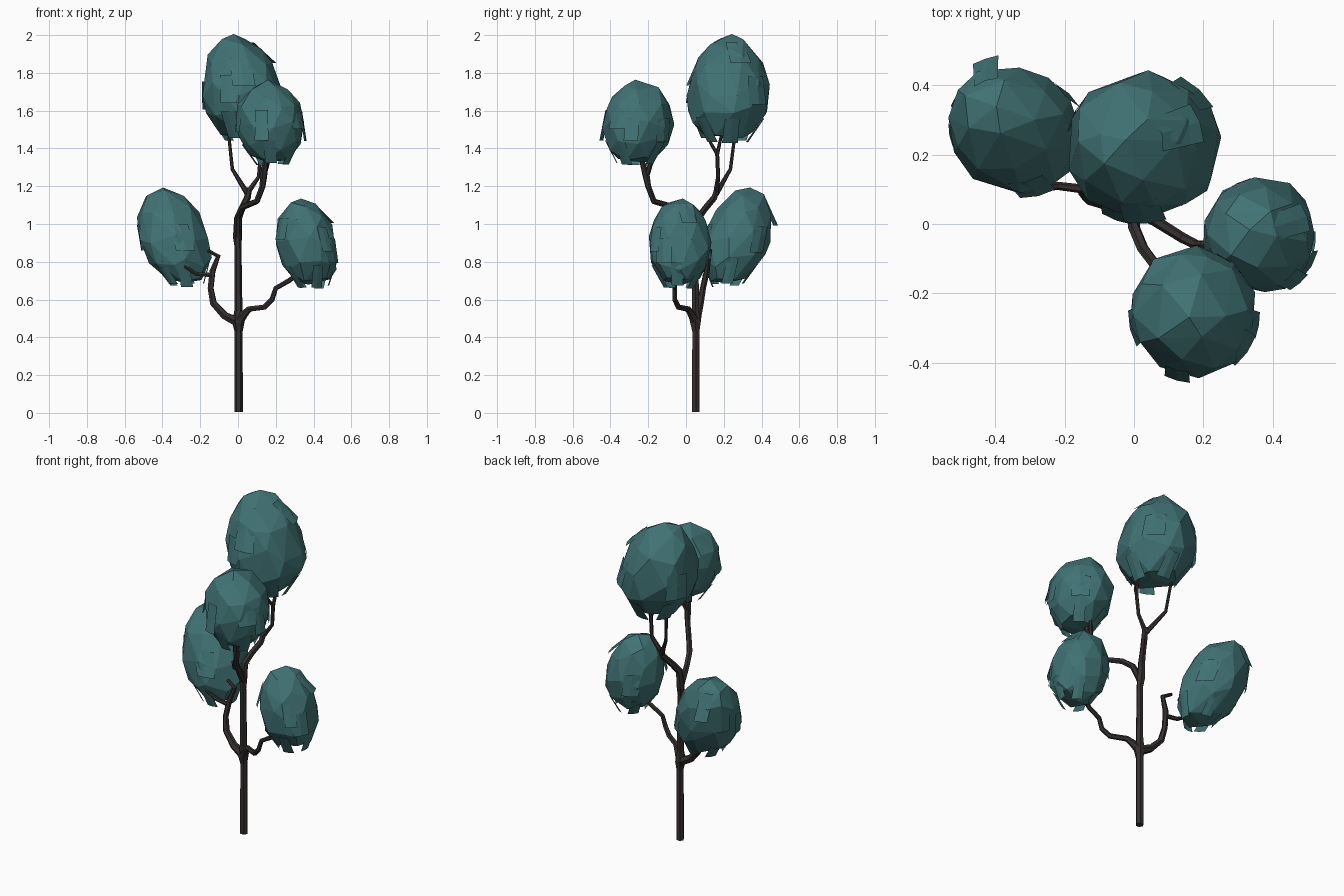
import bpy, bmesh, math, random
from mathutils import Vector

if "Cube" in bpy.data.objects:
    bpy.data.objects.remove(bpy.data.objects["Cube"])

random.seed(4)


def material(name, col):
    m = bpy.data.materials.new(name)
    m.diffuse_color = (*col, 1)
    m.use_nodes = True
    m.node_tree.nodes["Principled BSDF"].inputs["Base Color"].default_value = m.diffuse_color
    return m


BARK = material("dark bark", (0.036, 0.028, 0.028))
LEAF = material("teal foliage", (0.052, 0.168, 0.175))


# Branch: tapered six-sided tube through (x, y, z, radius) points
def branch(name, pts):
    cu = bpy.data.curves.new(name, 'CURVE')
    cu.dimensions = '3D'
    cu.bevel_depth = 1.08
    cu.bevel_resolution = 1
    cu.use_fill_caps = True
    sp = cu.splines.new('POLY')
    sp.points.add(len(pts) - 1)
    for p, (x, y, z, r) in zip(sp.points, pts):
        p.co = (x, y, z, 1)
        p.radius = r
    sp.use_smooth = False
    cu.materials.append(BARK)
    ob = bpy.data.objects.new(name, cu)
    bpy.context.collection.objects.link(ob)
    bpy.ops.object.select_all(action='DESELECT')
    ob.select_set(True)
    bpy.context.view_layer.objects.active = ob
    bpy.ops.object.convert(target='MESH')


# Foliage clump: leaning faceted egg with overhanging leaf flaps
def clump(name, centre, radii, lean, egg, flaps):
    c, r = Vector(centre), Vector(radii)

    def place(d, k=1.0):
        z = max(d.z, -0.9)
        w = 1 - egg * z
        return c + Vector((d.x * r.x * w * k + lean[0] * z,
                           d.y * r.y * w * k + lean[1] * z, z * r.z * k))

    def direction(az, el):
        return Vector((math.cos(az) * math.cos(el), math.sin(az) * math.cos(el), math.sin(el)))

    bm = bmesh.new()
    bmesh.ops.create_icosphere(bm, subdivisions=2, radius=1)
    for v in bm.verts:
        d = v.co + Vector([random.uniform(-0.14, 0.14) for _ in range(3)])
        v.co = place(d.normalized(), random.uniform(0.99, 1.05))
    for az, el, width, length in flaps:
        az, el = math.radians(az), math.radians(el)
        rows = []
        for i in range(2):
            e = el - i * 0.42
            half = width / max(math.cos(e), 0.45)
            rows.append([place(direction(az + s * half, e), 1.0 + 0.025 * i) for s in (-1, 0, 1)])
        # free lower edge runs straight on, off the surface
        rows.append([b + (b - a).normalized() * length for a, b in zip(*rows)])
        g = [[bm.verts.new(p) for p in row] for row in rows]
        for i in range(2):
            for j in range(2):
                bm.faces.new((g[i][j], g[i + 1][j], g[i + 1][j + 1], g[i][j + 1]))
    me = bpy.data.meshes.new(name)
    bm.to_mesh(me)
    bm.free()
    me.materials.append(LEAF)
    bpy.context.collection.objects.link(bpy.data.objects.new(name, me))


def flap_set(extra, turn):
    fl = [(turn + i * 72 + random.uniform(-15, 15), random.uniform(-35, -22), 0.17, 0.045) for i in range(5)]
    fl += [(turn + 30 + i * 120 + random.uniform(-20, 20), random.uniform(5, 35), 0.28, 0.03) for i in range(3)]
    return fl + extra


# Trunk and main limbs
branch("trunk", [(0.003, .052, .005, .021), (.003, .052, .43, .02), (.002, .05, .48, .03), (.002, .05, .54, .02),
                 (0, .05, .88, .017), (-.003, .055, .93, .022), (0, .065, 1.03, .019), (.02, .1, 1.08, .017),
                 (.05, .15, 1.14, .017), (.06, .165, 1.19, .013)])
branch("left_limb", [(0, .05, .48, .026), (-.07, .06, .515, .021), (-.13, .075, .58, .018),
                     (-.145, .09, .66, .015), (-.135, .11, .75, .015), (-.105, .12, .83, .013),
                     (-.16, .13, .86, .009)])
branch("left_twig", [(-.14, .1, .73, .012), (-.22, .11, .735, .011), (-.285, .1, .775, .008)])
branch("right_limb", [(0, .05, .48, .026), (.03, .03, .52, .02), (.06, .01, .55, .015), (.14, -.04, .56, .014),
                      (.18, -.06, .6, .013), (.2, -.06, .66, .012), (.27, -.06, .7, .012), (.35, -.04, .76, .01)])
branch("front_limb", [(0, .055, .92, .018), (0, -.01, 1.04, .016), (.025, -.07, 1.09, .016),
                      (.1, -.17, 1.12, .015), (.13, -.2, 1.2, .015), (.135, -.21, 1.25, .018),
                      (.15, -.24, 1.36, .012)])
branch("front_twig", [(.135, -.21, 1.25, .014), (.17, -.17, 1.37, .01)])
branch("top_twig_left", [(.05, .16, 1.16, .014), (-.03, .235, 1.29, .009), (-.05, .26, 1.48, .008)])
branch("top_twig_right", [(.055, .16, 1.17, .014), (.11, .17, 1.25, .01), (.12, .165, 1.37, .01),
                          (.13, .19, 1.48, .007)])
branch("top_twig_fork", [(.12, .165, 1.37, .009), (.1, .13, 1.43, .008), (.09, .13, 1.48, .007)])

# Four foliage clumps
clump("top_foliage", (.02, .225, 1.715), (.218, .215, .285), (-.035, .005), .14,
      flap_set([(-110, 15, .2, .03), (20, 60, .28, .05)], 15))
clump("front_foliage", (.17, -.255, 1.535), (.18, .185, .222), (-.01, .01), .02,
      flap_set([(-105, 18, .2, .07), (-10, 15, .2, .06)], 40))
clump("left_foliage", (-.34, .27, .93), (.185, .175, .258), (-.065, .06), .0,
      flap_set([(110, 55, .2, .08), (190, 15, .2, .03)], 0))
clump("right_foliage", (.362, -.035, .9), (.162, .168, .235), (-.03, .0), .06,
      flap_set([(20, 60, .25, .05), (-50, 20, .2, .03)], 70))
